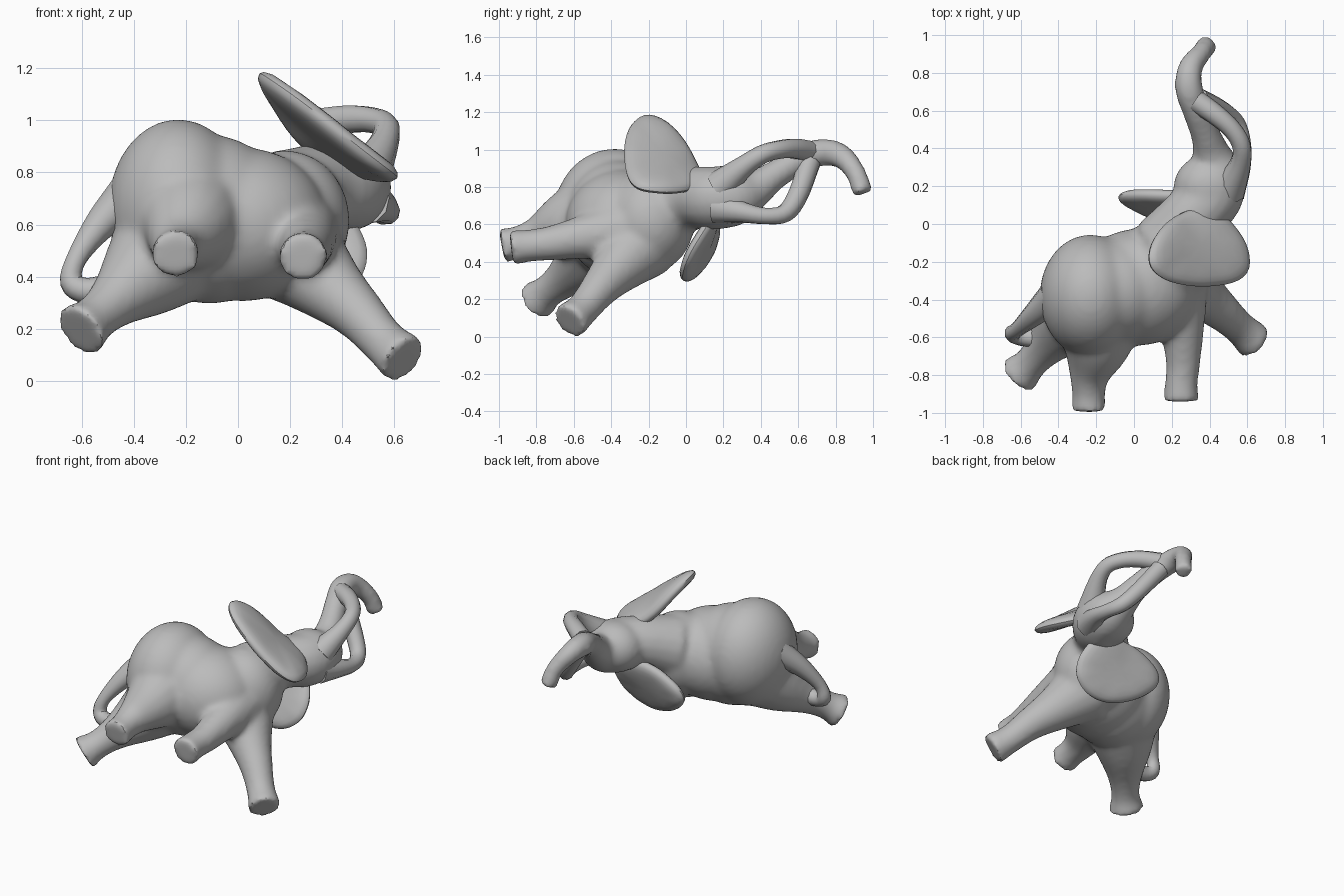
import bpy, bmesh, math
from mathutils import Vector, Matrix

grey = bpy.data.materials.new("elephant_grey")
grey.diffuse_color = (0.5, 0.5, 0.5, 1)


def spline(pts, steps):
    """Catmull-Rom samples through (x, y, z, radius) points."""
    p = [Vector(q) for q in pts]
    p = [p[0] * 2 - p[1]] + p + [p[-1] * 2 - p[-2]]
    out = []
    for i in range(1, len(p) - 2):
        a, b, c, d = p[i - 1:i + 3]
        for k in range(steps):
            t = k / steps
            out.append(0.5 * (2 * b + (c - a) * t + (2 * a - 5 * b + 4 * c - d) * t * t
                              + (3 * b - a - 3 * c + d) * t ** 3))
    return out + [p[-2]]


def tube(bm, pts, sides=16, steps=5):
    """Tapered round limb with flat ends."""
    s = spline(pts, steps)
    c = [q.to_3d() for q in s]
    rings, prev = [], None
    for i, q in enumerate(s):
        t = (c[min(i + 1, len(c) - 1)] - c[max(i - 1, 0)]).normalized()
        u = prev - t * prev.dot(t) if prev else t.orthogonal()
        u.normalize()
        prev, v = u, t.cross(u)
        rings.append([bm.verts.new(c[i] + q[3] * (u * math.cos(a) + v * math.sin(a)))
                      for a in (math.tau * k / sides for k in range(sides))])
    for r0, r1 in zip(rings, rings[1:]):
        for k in range(sides):
            n = (k + 1) % sides
            bm.faces.new((r0[k], r0[n], r1[n], r1[k]))
    bm.faces.new(rings[0][::-1])
    bm.faces.new(rings[-1])


def ellipsoid(bm, centre, radii):
    bmesh.ops.create_uvsphere(bm, u_segments=32, v_segments=20, radius=1,
                              matrix=Matrix.Translation(centre) @ Matrix.Diagonal((*radii, 1)))


def finish(bm, name, mods):
    bmesh.ops.recalc_face_normals(bm, faces=bm.faces)
    me = bpy.data.meshes.new(name)
    bm.to_mesh(me)
    bm.free()
    ob = bpy.data.objects.new(name, me)
    bpy.context.collection.objects.link(ob)
    for kind, props in mods:
        m = ob.modifiers.new(kind.lower(), kind)
        for key, val in props.items():
            setattr(m, key, val)
    bpy.ops.object.select_all(action='DESELECT')
    ob.select_set(True)
    bpy.context.view_layer.objects.active = ob
    bpy.ops.object.convert(target='MESH')
    ob.data.materials.clear()
    ob.data.materials.append(grey)
    bpy.ops.object.shade_smooth_by_angle(angle=math.radians(40))
    return ob


# Torso, legs, head and trunk blended into one skin
bm = bmesh.new()
ellipsoid(bm, (-0.23, -0.38, 0.66), (0.27, 0.325, 0.345))   # rump
ellipsoid(bm, (-0.11, -0.36, 0.62), (0.31, 0.295, 0.325))   # flank
ellipsoid(bm, (0.02, -0.335, 0.60), (0.33, 0.31, 0.295))    # belly
ellipsoid(bm, (0.18, -0.19, 0.615), (0.25, 0.235, 0.27))    # chest
ellipsoid(bm, (0.40, 0.20, 0.75), (0.19, 0.17, 0.165))      # head
legs = [
    [(-0.19, -0.45, 0.64, 0.26), (-0.20, -0.64, 0.59, 0.19), (-0.235, -0.80, 0.53, 0.11),
     (-0.24, -0.91, 0.50, 0.088), (-0.24, -0.985, 0.485, 0.098)],
    [(0.20, -0.25, 0.58, 0.21), (0.25, -0.50, 0.54, 0.13), (0.26, -0.72, 0.50, 0.094),
     (0.25, -0.85, 0.485, 0.088), (0.25, -0.935, 0.475, 0.098)],
    [(-0.24, -0.42, 0.53, 0.25), (-0.36, -0.53, 0.41, 0.18), (-0.47, -0.65, 0.31, 0.11),
     (-0.55, -0.74, 0.24, 0.09), (-0.61, -0.80, 0.19, 0.115)],
    [(0.20, -0.24, 0.50, 0.21), (0.35, -0.37, 0.36, 0.14), (0.46, -0.46, 0.26, 0.105),
     (0.56, -0.55, 0.15, 0.09), (0.64, -0.625, 0.08, 0.105)],
]
for leg in legs:
    tube(bm, leg)
tube(bm, [(0.18, -0.12, 0.69, 0.20), (0.30, 0.03, 0.74, 0.17), (0.41, 0.15, 0.74, 0.17),
          (0.43, 0.27, 0.75, 0.155), (0.41, 0.37, 0.79, 0.105), (0.38, 0.47, 0.86, 0.08),
          (0.33, 0.60, 0.94, 0.075), (0.29, 0.72, 0.985, 0.075), (0.30, 0.83, 0.965, 0.066),
          (0.36, 0.91, 0.87, 0.055), (0.385, 0.945, 0.765, 0.058)])
finish(bm, "elephant_body", [
    ('REMESH', dict(mode='VOXEL', voxel_size=0.018)),
    ('SMOOTH', dict(factor=0.5, iterations=12))])

# Tusks curving back to the trunk, and the tail
strands = {
    "upper_tusk": [(0.50, 0.18, 0.80, 0.09), (0.56, 0.31, 0.91, 0.058), (0.57, 0.41, 0.975, 0.05),
                   (0.52, 0.50, 1.00, 0.05), (0.43, 0.58, 1.005, 0.055), (0.33, 0.65, 0.99, 0.06)],
    "lower_tusk": [(0.50, 0.17, 0.69, 0.09), (0.56, 0.30, 0.665, 0.058), (0.575, 0.42, 0.645, 0.045),
                   (0.54, 0.53, 0.66, 0.05), (0.46, 0.60, 0.76, 0.055), (0.34, 0.66, 0.93, 0.06)],
    "tail": [(-0.42, -0.38, 0.71, 0.09), (-0.53, -0.48, 0.60, 0.062), (-0.62, -0.56, 0.47, 0.04),
             (-0.64, -0.58, 0.38, 0.046), (-0.58, -0.60, 0.345, 0.05), (-0.46, -0.60, 0.36, 0.06)],
}
for name, pts in strands.items():
    bm = bmesh.new()
    tube(bm, pts, sides=10, steps=4)
    finish(bm, name, [])

# Broad ears as thickened lobes: a centre point, then the rim
ears = {
    "upper_ear": [(0.33, -0.11, 0.94), (0.41, 0.12, 0.81), (0.57, -0.03, 0.76), (0.635, -0.18, 0.77),
                  (0.61, -0.30, 0.79), (0.45, -0.34, 0.91), (0.27, -0.34, 1.06), (0.11, -0.29, 1.17),
                  (0.05, -0.18, 1.21), (0.12, -0.02, 1.09), (0.24, 0.07, 0.90)],
    "lower_ear": [(0.20, 0.095, 0.485), (0.42, 0.16, 0.67), (0.50, 0.09, 0.56), (0.515, 0.02, 0.45),
                  (0.46, -0.02, 0.35), (0.30, -0.03, 0.275), (0.11, 0.03, 0.305), (-0.06, 0.11, 0.41),
                  (-0.12, 0.155, 0.52), (0.00, 0.17, 0.62), (0.18, 0.16, 0.69)],
}
for name, pts in ears.items():
    bm = bmesh.new()
    mid, *rim = [bm.verts.new(p) for p in pts]
    for a, b in zip(rim, rim[1:] + rim[:1]):
        bm.faces.new((mid, a, b))
    finish(bm, name, [
        ('SOLIDIFY', dict(thickness=0.085, offset=0)),
        ('SUBSURF', dict(levels=2))])
